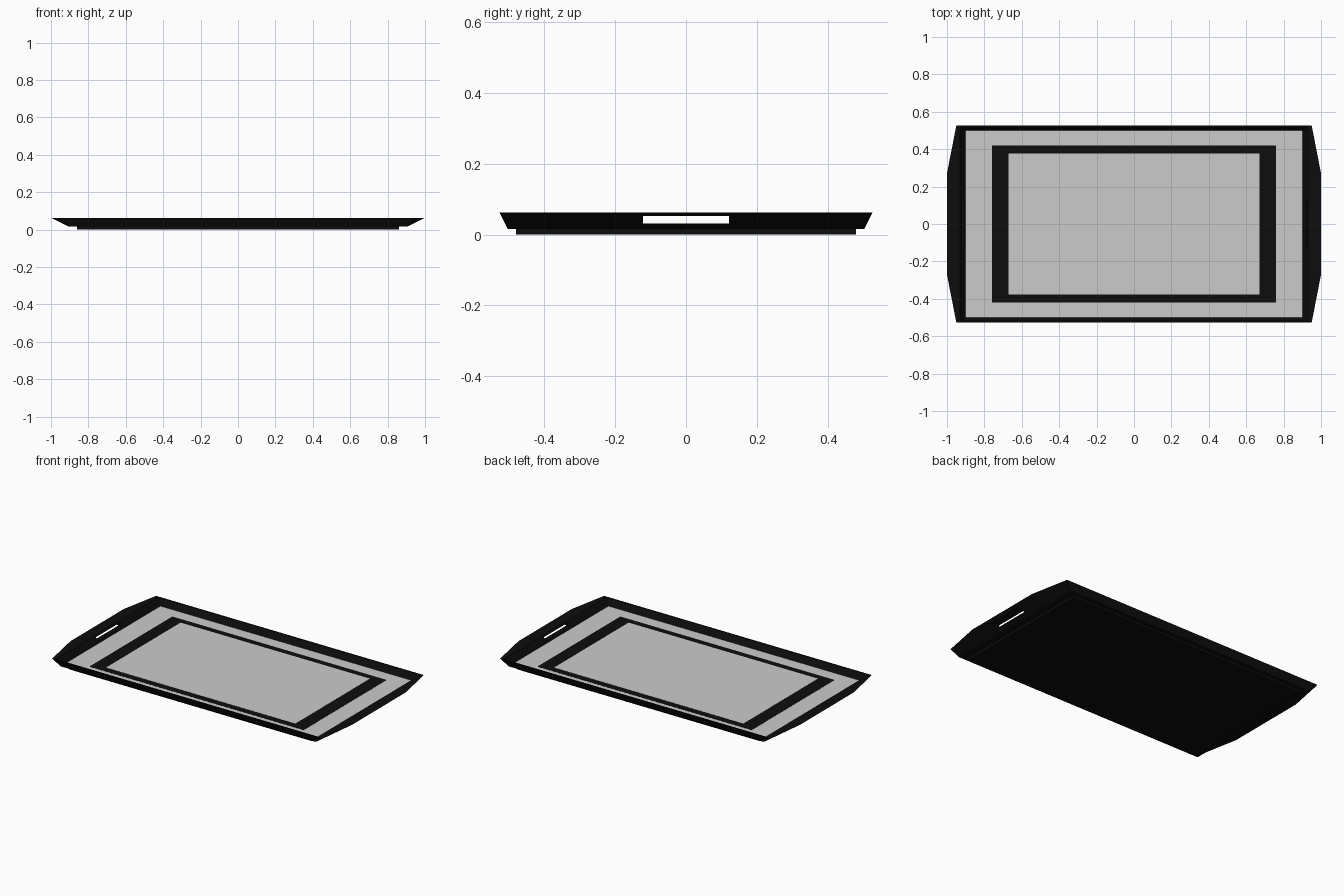
import bpy, bmesh

if "Cube" in bpy.data.objects:
    bpy.data.objects.remove(bpy.data.objects["Cube"])

black = bpy.data.materials.new("black_finish")
black.diffuse_color = (0.004, 0.004, 0.004, 1)
black.use_nodes = True
black.node_tree.nodes["Principled BSDF"].inputs["Base Color"].default_value = black.diffuse_color


def ring(x_mid, x_corner, y_mid, y_corner, z):
    """Eight-sided tray outline at height z."""
    quarter = [(x_mid, y_mid), (x_corner, y_corner)]
    pts = quarter + [(-x, y) for x, y in reversed(quarter)]
    pts += [(-x, -y) for x, y in pts]
    return [(x, y, z) for x, y in pts]


def slab(name, hx, hy, z0, z1, mat=None):
    bpy.ops.mesh.primitive_cube_add(size=1, location=(0, 0, (z0 + z1) / 2))
    ob = bpy.context.object
    ob.name = name
    ob.scale = (2 * hx, 2 * hy, z1 - z0)
    if mat:
        ob.data.materials.append(mat)
    return ob


# Tray body: flared outside, wide end ledges, recessed floor
bm = bmesh.new()
outlines = [
    ring(0.905, 0.905, 0.27, 0.503, 0.016),   # outer bottom
    ring(1.0, 0.95, 0.27, 0.527, 0.063),      # outer rim
    ring(0.93, 0.93, 0.27, 0.519, 0.063),     # inner rim
    ring(0.90, 0.90, 0.27, 0.498, 0.020),     # floor edge
]
loops = [[bm.verts.new(p) for p in o] for o in outlines]
for a, b in zip(loops, loops[1:]):
    for i in range(8):
        j = (i + 1) % 8
        bm.faces.new((a[i], a[j], b[j], b[i]))
bm.faces.new(loops[0])
bm.faces.new(loops[-1])
bmesh.ops.recalc_face_normals(bm, faces=bm.faces)
mesh = bpy.data.meshes.new("tray_body")
bm.to_mesh(mesh)
bm.free()
tray = bpy.data.objects.new("tray_body", mesh)
bpy.context.collection.objects.link(tray)
mesh.materials.append(black)

# Handle slots: one long cutter passes through both end walls
cutter = slab("handle_slot_cutter", 1.1, 0.122, 0.031, 0.053, black)
cutter.hide_render = True
cutter.hide_viewport = False
cutter.display_type = 'WIRE'
cut = tray.modifiers.new("handle_slots", 'BOOLEAN')
cut.operation = 'DIFFERENCE'
cut.solver = 'EXACT'
cut.object = cutter

# Foot pad below
slab("foot_pad", 0.86, 0.48, 0.0, 0.017, black)

# Floor inlay: grey border, black frame, grey centre
slab("floor_border", 0.90, 0.499, 0.019, 0.0215)
slab("floor_frame", 0.76, 0.42, 0.0195, 0.0222, black)
slab("floor_centre", 0.672, 0.378, 0.0197, 0.0229)
